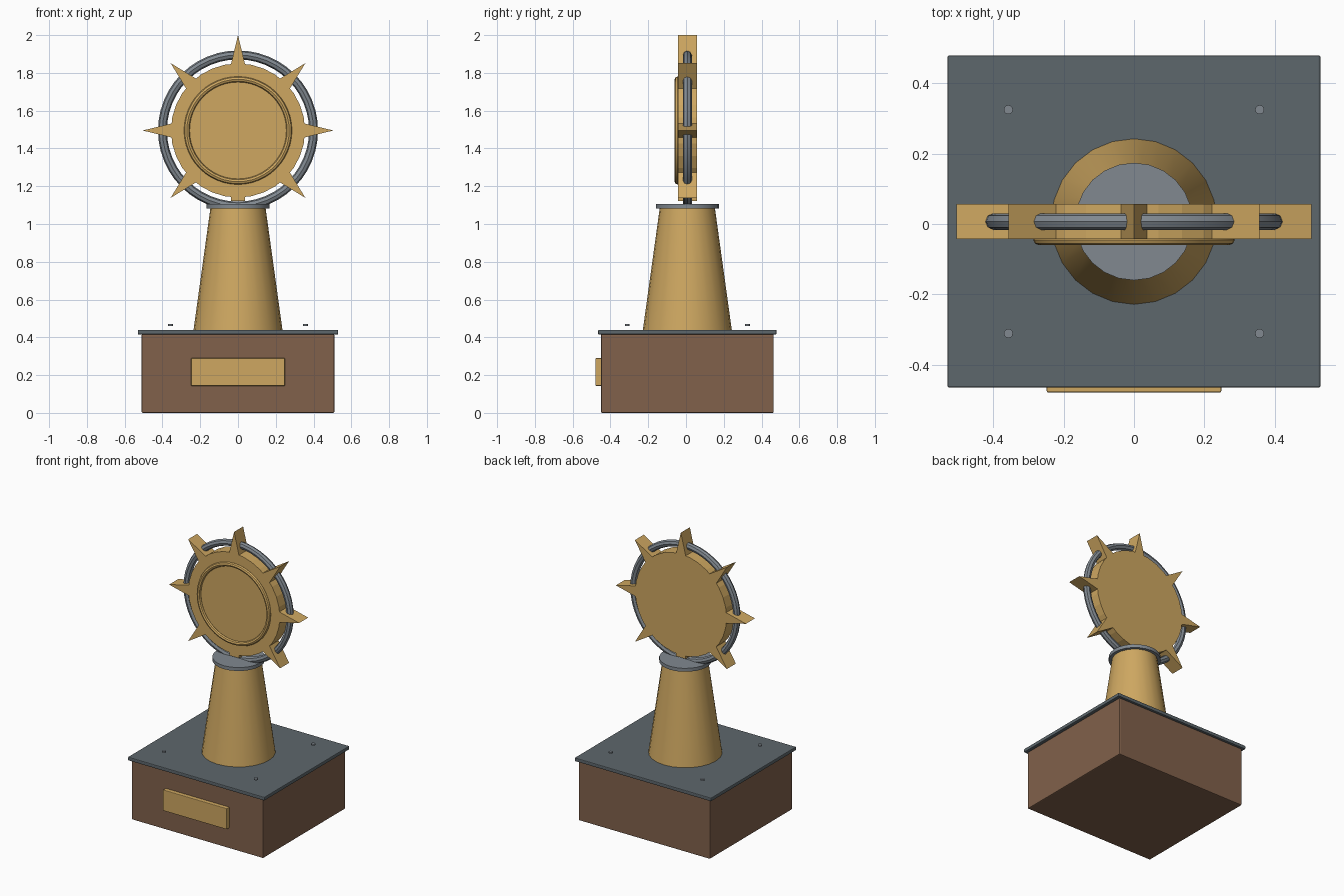
import bpy, bmesh, math
from mathutils import Matrix

if "Cube" in bpy.data.objects:
    bpy.data.objects.remove(bpy.data.objects["Cube"])

CY = 0.007          # depth centre of the trophy
SUN_Z = 1.495       # height of the sun's centre


def material(name, rgb):
    m = bpy.data.materials.new(name)
    m.diffuse_color = (*rgb, 1)
    m.use_nodes = True
    m.node_tree.nodes["Principled BSDF"].inputs["Base Color"].default_value = m.diffuse_color
    return m


GOLD = material("gold", (0.62, 0.39, 0.12))
WOOD = material("wood", (0.22, 0.12, 0.07))
SLATE = material("slate", (0.11, 0.135, 0.15))
STEEL = material("steel", (0.22, 0.25, 0.28))


def finish(ob, name, mat, smooth=True):
    ob.name = name
    ob.data.materials.append(mat)
    if smooth:
        bpy.ops.object.select_all(action='DESELECT')
        ob.select_set(True)
        bpy.context.view_layer.objects.active = ob
        bpy.ops.object.shade_smooth_by_angle(angle=math.radians(35))
    return ob


def box(name, x, y, z, mat, bevel):
    bpy.ops.mesh.primitive_cube_add(size=1)
    ob = bpy.context.object
    lo, hi = zip(x, y, z)
    size = [b - a for a, b in zip(lo, hi)]
    mid = [(a + b) / 2 for a, b in zip(lo, hi)]
    ob.data.transform(Matrix.Translation(mid) @ Matrix.Diagonal((*size, 1)))
    mod = ob.modifiers.new("bevel", 'BEVEL')
    mod.width = bevel
    mod.segments = 2
    return finish(ob, name, mat, False)


def cone(name, r1, r2, z0, z1, mat, n=24, x=0, y=CY):
    bpy.ops.mesh.primitive_cone_add(vertices=n, radius1=r1, radius2=r2, depth=z1 - z0,
                                    location=(x, y, (z0 + z1) / 2))
    return finish(bpy.context.object, name, mat)


def torus(name, major, minor, y, mat, n, m):
    bpy.ops.mesh.primitive_torus_add(major_radius=major, minor_radius=minor,
                                     major_segments=n, minor_segments=m,
                                     location=(0, y, SUN_Z), rotation=(math.pi / 2, 0, 0))
    return finish(bpy.context.object, name, mat)


def prism(name, points, angle, mat):
    # Outline in the sun's plane, extruded through its thickness
    bm = bmesh.new()
    face = bm.faces.new([bm.verts.new((x, CY - 0.05, z)) for x, z in points])
    ext = bmesh.ops.extrude_face_region(bm, geom=[face])
    verts = [v for v in ext["geom"] if isinstance(v, bmesh.types.BMVert)]
    bmesh.ops.translate(bm, verts=verts, vec=(0, 0.1, 0))
    bmesh.ops.recalc_face_normals(bm, faces=bm.faces)
    bm.transform(Matrix.Translation((0, 0, SUN_Z)) @ Matrix.Rotation(angle, 4, 'Y'))
    mesh = bpy.data.meshes.new(name)
    bm.to_mesh(mesh)
    bm.free()
    ob = bpy.data.objects.new(name, mesh)
    bpy.context.collection.objects.link(ob)
    return finish(ob, name, mat, False)


# Plinth, top plate and blank plaque
box("plinth", (-0.51, 0.51), (CY - 0.457, CY + 0.457), (0, 0.417), WOOD, 0.006)
box("top_plate", (-0.53, 0.53), (CY - 0.472, CY + 0.472), (0.415, 0.44), SLATE, 0.005)
box("plaque", (-0.248, 0.248), (-0.479, -0.445), (0.143, 0.29), GOLD, 0.004)

# Rivets near the plate corners
for sx in (-1, 1):
    for sy in (-1, 1):
        cone("rivet", 0.013, 0.013, 0.46, 0.47, STEEL, 12, sx * 0.357, CY + sy * 0.318)

# Tapered column and its cap
cone("column", 0.236, 0.146, 0.435, 1.085, GOLD)
cone("column_cap", 0.167, 0.167, 1.082, 1.106, STEEL)

# Sun disc, raised rim and outer ring
bpy.ops.mesh.primitive_cylinder_add(vertices=32, radius=0.355, depth=0.1,
                                    location=(0, CY, SUN_Z), rotation=(math.pi / 2, 0, 0))
finish(bpy.context.object, "sun_disc", GOLD, False)
torus("sun_rim", 0.271, 0.015, CY - 0.052, GOLD, 48, 8)
torus("outer_ring", 0.4, 0.0235, CY, STEEL, 48, 8)

# Seven pointed rays, with a short stub in place of the lowest one
for i in range(8):
    angle = i * math.pi / 4
    if i == 4:
        prism("sun_stub", [(-0.037, 0.3), (0.037, 0.3), (0.037, 0.372), (-0.037, 0.372)],
              angle, GOLD)
    else:
        prism("sun_ray", [(-0.041, 0.335), (0.041, 0.335), (0, 0.505)], angle, GOLD)
